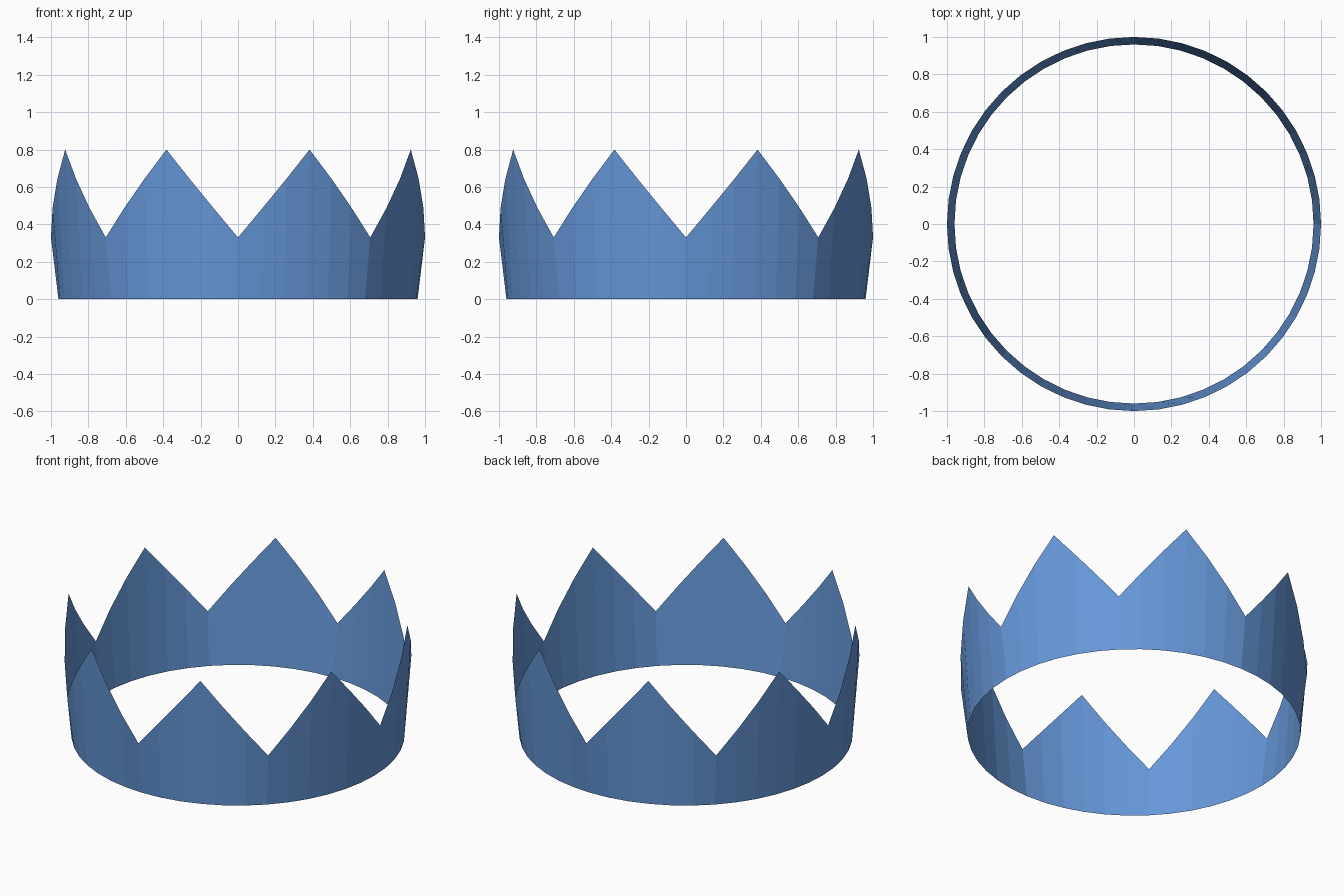
import bpy
import bmesh
from math import sin, cos, pi

POINTS = 8            # crown tips
STEPS = 6             # facets per tip
SIDES = POINTS * STEPS
BASE_R, RIM_R = 0.96, 1.0
VALLEY_Z, TIP_Z = 0.33, 0.80

cube = bpy.data.objects.get("Cube")
if cube:
    bpy.data.objects.remove(cube, do_unlink=True)

# Blue paper
blue = bpy.data.materials.new("blue")
blue.use_nodes = True
colour = (0.133, 0.314, 0.70, 1)
blue.diffuse_color = colour
blue.node_tree.nodes["Principled BSDF"].inputs["Base Color"].default_value = colour


def rim_height(i):
    """Zigzag rim: valleys on the axes, tips halfway between."""
    k = i % STEPS
    rise = min(k, STEPS - k) / (STEPS / 2)
    return VALLEY_Z + (TIP_Z - VALLEY_Z) * rise


# Open, flared band with a pointed rim
bm = bmesh.new()
columns = []
for i in range(SIDES):
    a = 2 * pi * i / SIDES
    columns.append([bm.verts.new((r * cos(a), r * sin(a), z))
                    for r, z in ((BASE_R, 0), (RIM_R, rim_height(i)))])
for i, (low, high) in enumerate(columns):
    next_low, next_high = columns[(i + 1) % SIDES]
    bm.faces.new((low, next_low, next_high, high))

mesh = bpy.data.meshes.new("crown_band")
bm.to_mesh(mesh)
bm.free()
mesh.materials.append(blue)
crown = bpy.data.objects.new("crown_band", mesh)
bpy.context.collection.objects.link(crown)
